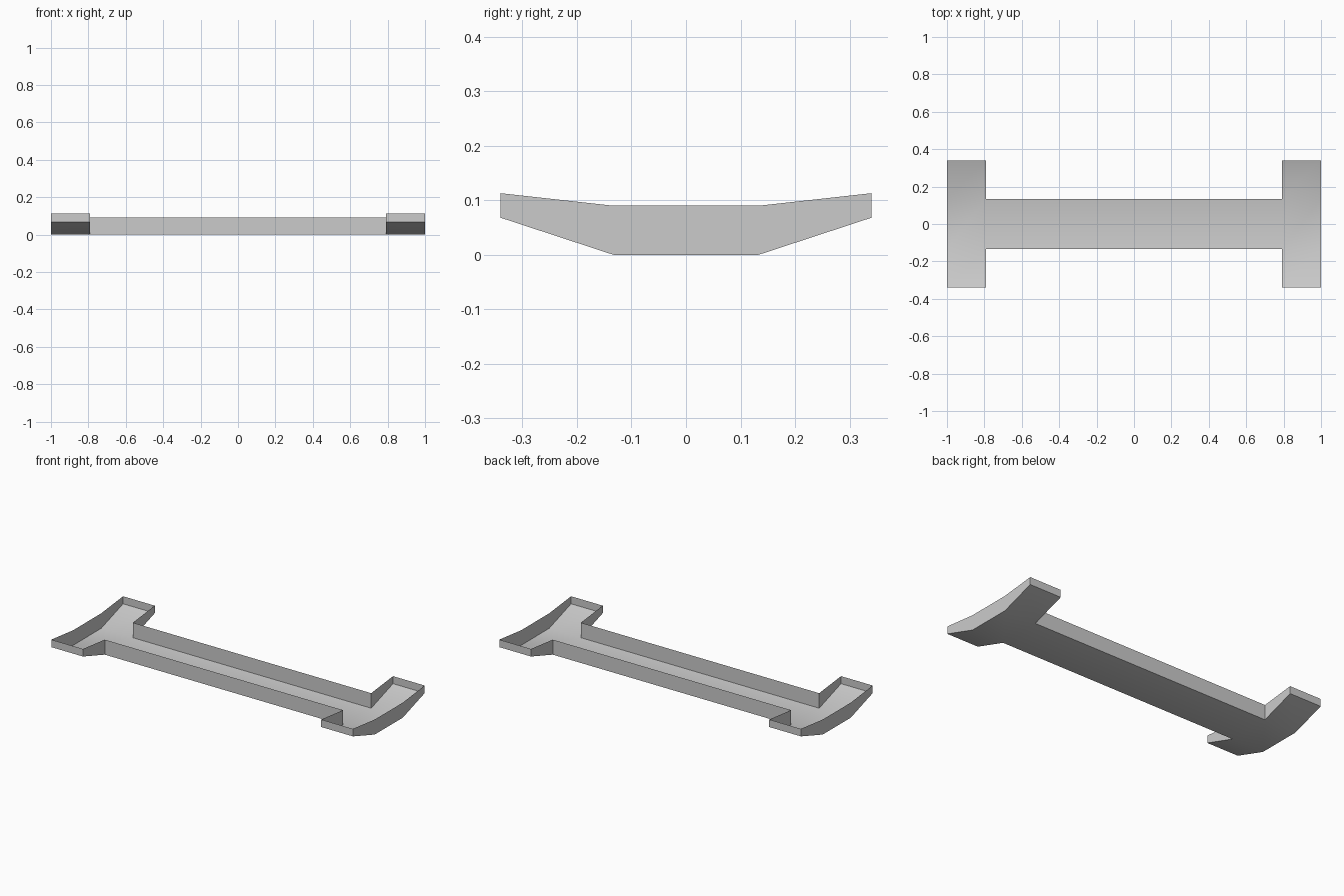
import bpy
import bmesh
import math

cube = bpy.data.objects.get("Cube")
if cube:
    bpy.data.objects.remove(cube)

X_OUT, X_IN = 1.0, 0.79          # ends of the tray, start of the crossbars
Y_OUT, Y_IN = 0.34, 0.133        # tips of the crossbars, sides of the middle bar
FLOOR_TIP, RIM_MID, RIM_TIP = 0.068, 0.09, 0.113

grey = bpy.data.materials.new("plain grey")
grey.use_nodes = True
colour = (0.6, 0.6, 0.6, 1)
grey.diffuse_color = colour
grey.node_tree.nodes["Principled BSDF"].inputs["Base Color"].default_value = colour


def is_tip(y):
    return abs(y) > Y_IN + 0.01


# I-shaped floor whose crossbar tips bend upward
bm = bmesh.new()
xs = (-X_OUT, -X_IN, X_IN, X_OUT)
ys = (-Y_OUT, -Y_IN, Y_IN, Y_OUT)
grid = [[bm.verts.new((x, y, FLOOR_TIP if is_tip(y) else 0)) for y in ys] for x in xs]
for i in range(3):
    for j in range(3):
        if i != 1 or j == 1:
            bm.faces.new((grid[i][j], grid[i + 1][j], grid[i + 1][j + 1], grid[i][j + 1]))

# Thin upright walls around the whole outline, open at the top
outline = [e for e in bm.edges if e.is_boundary]
walls = bmesh.ops.extrude_edge_only(bm, edges=outline)
for v in walls["geom"]:
    if isinstance(v, bmesh.types.BMVert):
        v.co.z = RIM_TIP if is_tip(v.co.y) else RIM_MID
bmesh.ops.recalc_face_normals(bm, faces=bm.faces)

# Floor faces point downward, walls point outward
bm.faces.ensure_lookup_table()
if bm.faces[0].normal.z > 0:
    bmesh.ops.reverse_faces(bm, faces=bm.faces)

mesh = bpy.data.meshes.new("tray_shell")
bm.to_mesh(mesh)
bm.free()
mesh.materials.append(grey)
tray = bpy.data.objects.new("tray_shell", mesh)
bpy.context.collection.objects.link(tray)

# Soft bends along the floor, crisp wall corners
bpy.ops.object.select_all(action="DESELECT")
tray.select_set(True)
bpy.context.view_layer.objects.active = tray
bpy.ops.object.shade_smooth_by_angle(angle=math.radians(30))
